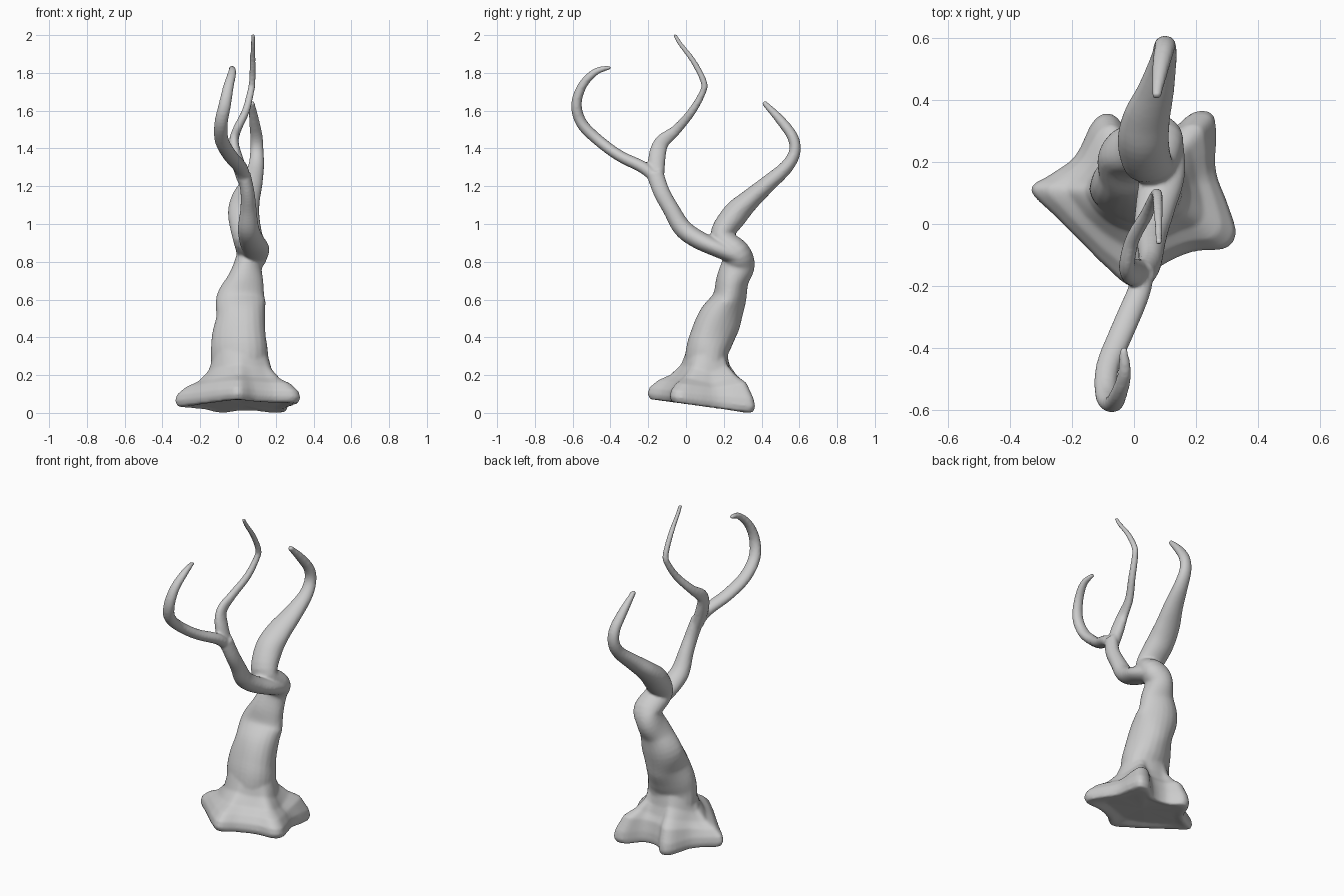
import bpy, bmesh, math
from mathutils import Vector

SIDES = 24
bm = bmesh.new()


def spline(pts, steps, closed=False):
    """Catmull-Rom interpolation of tuples of any length."""
    n, out = len(pts), []
    for i in range(n if closed else n - 1):
        ids = [i - 1, i, i + 1, i + 2]
        p = [pts[j % n] if closed else pts[min(max(j, 0), n - 1)] for j in ids]
        for s in range(steps):
            t = s / steps
            out.append([0.5 * (2 * b + (c - a) * t + (2 * a - 5 * b + 4 * c - d) * t * t
                               + (3 * b - a - 3 * c + d) * t ** 3) for a, b, c, d in zip(*p)])
    if not closed:
        out.append(list(pts[-1]))
    return out


def loft(rings):
    """Skin a list of rings and close both ends."""
    vs = [[bm.verts.new(p) for p in r] for r in rings]
    n = len(vs[0])
    for a, b in zip(vs, vs[1:]):
        for i in range(n):
            bm.faces.new((a[i], a[(i + 1) % n], b[(i + 1) % n], b[i]))
    for ring, order in ((vs[0], -1), (vs[-1], 1)):
        mid = bm.verts.new(sum((v.co for v in ring), Vector()) / n)
        for i in range(n):
            bm.faces.new((ring[i], ring[(i + 1) % n], mid)[::order])


def limb(pts, twist=0.0):
    """Tapering limb; each point is x, y, z, width radius, depth radius."""
    path = spline(pts, 5)
    rings = []
    for i, (x, y, z, ra, rb) in enumerate(path):
        a, b = path[max(i - 1, 0)], path[min(i + 1, len(path) - 1)]
        t = (Vector(b[:3]) - Vector(a[:3])).normalized()
        u = (Vector((1, 0, 0)) - t * t.x).normalized()
        v = t.cross(u)
        ring = []
        for k in range(SIDES):
            th = math.tau * k / SIDES
            lobe = 1 + twist * math.cos(3 * th - 9 * z) * min(1, max(0, (0.9 - z) * 5))
            ring.append(Vector((x, y, z)) + lobe * (u * ra * math.cos(th) + v * rb * math.sin(th)))
        rings.append(ring)
    loft(rings)


# Trunk continuing into the thick rear branch
limb([(.015, .11, .10, .15, .12), (.015, .11, .30, .152, .112), (.01, .135, .40, .143, .115),
      (.015, .175, .50, .128, .115), (.012, .225, .60, .13, .09), (.035, .245, .70, .098, .085),
      (.052, .278, .785, .075, .088), (.075, .27, .85, .085, .07), (.05, .19, .935, .08, .062),
      (.03, .26, 1.05, .083, .068), (.04, .34, 1.13, .077, .055), (.07, .43, 1.21, .06, .045),
      (.095, .53, 1.30, .043, .036), (.10, .575, 1.38, .036, .031), (.098, .565, 1.46, .033, .029),
      (.085, .50, 1.55, .027, .025), (.072, .41, 1.645, .015, .014)], twist=0.05)

# Front branch curling out of the trunk top
limb([(.09, .29, .825, .065, .05), (.092, .17, .87, .074, .047), (.07, .06, .92, .065, .049),
      (.055, -.02, .98, .056, .049), (.055, -.08, 1.08, .043, .044),
      (.05, -.13, 1.17, .037, .044), (.03, -.165, 1.27, .035, .045)])

# Hooked front twig
limb([(.035, -.14, 1.22, .03, .03), (.015, -.22, 1.295, .038, .032), (-.04, -.35, 1.36, .04, .03),
      (-.085, -.46, 1.44, .038, .03), (-.09, -.55, 1.53, .036, .03), (-.07, -.58, 1.63, .033, .028),
      (-.05, -.55, 1.73, .028, .024), (-.03, -.48, 1.805, .022, .019), (-.035, -.40, 1.83, .013, .011)])

# Tall thin twig
limb([(.03, -.155, 1.23, .033, .04), (-.005, -.155, 1.34, .034, .046), (-.022, -.13, 1.43, .026, .04),
      (-.005, -.05, 1.50, .023, .027), (.04, .03, 1.595, .021, .022), (.065, .085, 1.69, .019, .018),
      (.075, .095, 1.75, .018, .017), (.078, .04, 1.86, .016, .015), (.08, -.035, 1.96, .013, .012),
      (.08, -.06, 2.005, .011, .01)])

# Root flare: star outline blended up into the trunk
outline = spline([(-.335, .11), (-.25, .02), (-.16, -.07), (-.09, -.14), (0, -.205), (.09, -.135),
                  (.19, -.09), (.295, -.08), (.33, -.03), (.305, .06), (.265, .17), (.265, .28),
                  (.255, .355), (.19, .36), (.10, .29), (0, .29), (-.07, .355), (-.13, .335),
                  (-.19, .22), (-.27, .16)], 4, closed=True)
rings = []
for blend, rise in ((.6, .012), (.25, .002), (.07, .006), (0, .034), (.05, .068), (.28, .107),
                    (.6, .135), (.88, .19), (1.0, .25), (1.1, .30)):
    ring = []
    for x, y in outline:
        th = math.atan2(y - .11, x - .015)
        ex, ey = .015 + .15 * math.cos(th), .11 + .112 * math.sin(th)
        lift = .3 * max(0, y - .15) * min(1, blend * 3) * (rise > .05)
        ring.append((x + (ex - x) * blend, y + (ey - y) * blend, .042 - .12 * y + rise + lift))
    rings.append(ring)
loft(rings)

bmesh.ops.recalc_face_normals(bm, faces=bm.faces)
mesh = bpy.data.meshes.new("bare_tree")
bm.to_mesh(mesh)
bm.free()
tree = bpy.data.objects.new("bare_tree", mesh)
bpy.context.collection.objects.link(tree)

# Fuse all limbs into one soft skin
fuse = tree.modifiers.new("fuse", 'REMESH')
fuse.mode = 'VOXEL'
fuse.voxel_size = 0.008
fuse.use_smooth_shade = True
soft = tree.modifiers.new("soften", 'SMOOTH')
soft.factor = 0.5
soft.iterations = 6
